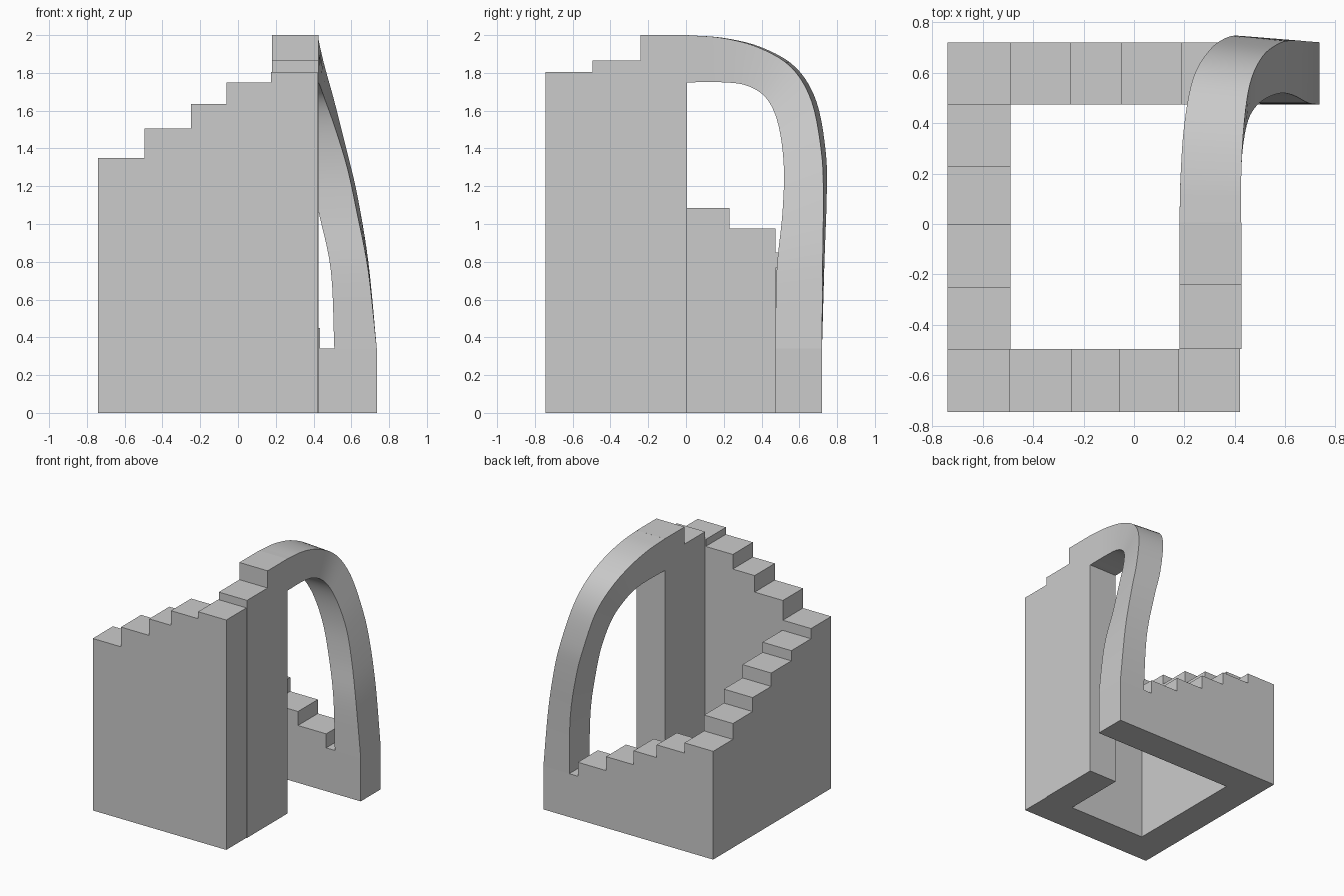
import bpy, bmesh, math
from mathutils import Vector

if "Cube" in bpy.data.objects:
    bpy.data.objects.remove(bpy.data.objects["Cube"])


def finish(name, bm):
    bmesh.ops.recalc_face_normals(bm, faces=bm.faces)
    mesh = bpy.data.meshes.new(name)
    bm.to_mesh(mesh)
    bm.free()
    obj = bpy.data.objects.new(name, mesh)
    bpy.context.collection.objects.link(obj)
    return obj


def block(name, x0, x1, y0, y1, height):
    bm = bmesh.new()
    bmesh.ops.create_cube(bm, size=1)
    for v in bm.verts:
        v.co = ((x0 + x1) / 2 + v.co.x * (x1 - x0),
                (y0 + y1) / 2 + v.co.y * (y1 - y0),
                (v.co.z + 0.5) * height)
    return finish(name, bm)


def spline(rows, steps):
    # Catmull-Rom through the section rows
    p = [Vector(r) for r in rows]
    p = [2 * p[0] - p[1]] + p + [2 * p[-1] - p[-2]]
    out = []
    for i in range(1, len(p) - 2):
        a, b, c, d = p[i - 1:i + 3]
        for k in range(steps):
            t = k / steps
            out.append(0.5 * (2 * b + (c - a) * t + (2 * a - 5 * b + 4 * c - d) * t * t
                              + (3 * b - a - 3 * c + d) * t ** 3))
    return out + [p[-2]]


# Front flight, rising to the right
front_x = [-0.74, -0.495, -0.25, -0.06, 0.175, 0.42]
for i, h in enumerate([1.35, 1.505, 1.635, 1.75, 1.805]):
    block(f"front_step_{i + 1}", front_x[i], front_x[i + 1], -0.745, -0.495, h)

# Right flight, up to the start of the arch
block("right_step_1", 0.18, 0.425, -0.495, -0.24, 1.865)
block("right_step_2", 0.18, 0.425, -0.24, 0.005, 2.0)

# Left flight, descending to the back
left_y = [-0.495, -0.25, 0.0, 0.23, 0.475]
for i, h in enumerate([1.27, 1.19, 1.085, 0.975]):
    block(f"left_step_{i + 1}", -0.74, -0.49, left_y[i], left_y[i + 1], h)

# Back flight, descending to the foot of the arch
back_x = [-0.74, -0.49, -0.25, -0.05, 0.19, 0.435, 0.735]
for i, h in enumerate([0.85, 0.77, 0.67, 0.56, 0.45, 0.34]):
    block(f"back_step_{i + 1}", back_x[i], back_x[i + 1], 0.473, 0.72, h)

# Bent arch: outer y, outer z, inner y, inner z, left x, right x
sections = [
    (0.00, 2.00, 0.00, 1.75, 0.180, 0.425),
    (0.20, 1.985, 0.20, 1.75, 0.185, 0.425),
    (0.40, 1.935, 0.33, 1.73, 0.200, 0.435),
    (0.58, 1.83, 0.43, 1.66, 0.235, 0.460),
    (0.69, 1.65, 0.49, 1.52, 0.300, 0.510),
    (0.74, 1.38, 0.518, 1.30, 0.370, 0.578),
    (0.745, 1.15, 0.51, 1.05, 0.430, 0.632),
    (0.733, 0.80, 0.48, 0.75, 0.492, 0.690),
    (0.72, 0.34, 0.473, 0.34, 0.510, 0.735),
]
bm = bmesh.new()
rings = []
path = spline([(r[0], r[1], r[2]) for r in sections], 5)
rest = spline([(r[3], r[4], r[5]) for r in sections], 5)
for i, ((oy, oz, iy), (iz, xl, xr)) in enumerate(zip(path, rest)):
    tilt = 0.025 * math.sin(math.pi * i / (len(path) - 1))
    rings.append([bm.verts.new(c) for c in (
        (xl, oy, oz), (xr, oy - tilt, oz), (xr, iy, iz), (xl, iy, iz))])
for a, b in zip(rings, rings[1:]):
    for j in range(4):
        k = (j + 1) % 4
        bm.faces.new((a[j], a[k], b[k], b[j]))
bm.faces.new(rings[0])
bm.faces.new(rings[-1])
arch = finish("arch", bm)
bpy.context.view_layer.objects.active = arch
arch.select_set(True)
bpy.ops.object.shade_smooth_by_angle(angle=math.radians(30))
